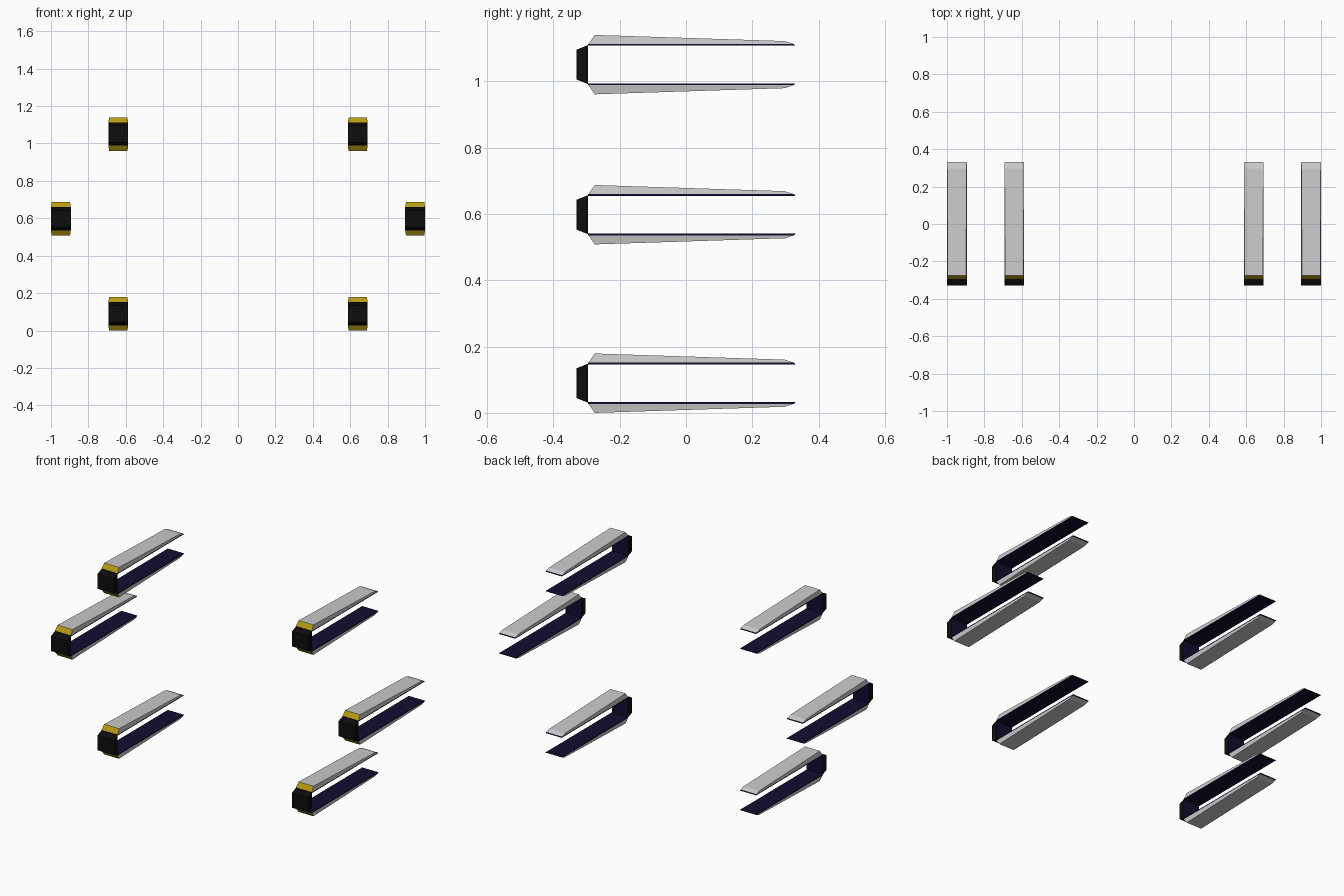
import bpy, bmesh

if "Cube" in bpy.data.objects:
    bpy.data.objects.remove(bpy.data.objects["Cube"])


def material(name, rgb):
    m = bpy.data.materials.new(name)
    m.diffuse_color = (*rgb, 1)
    m.use_nodes = True
    m.node_tree.nodes["Principled BSDF"].inputs["Base Color"].default_value = m.diffuse_color
    return m


GREY = material("light grey", (0.60, 0.60, 0.60))
GOLD = material("gold", (0.48, 0.32, 0.007))
BLACK = material("black", (0.004, 0.004, 0.004))
NAVY = material("dark navy", (0.005, 0.004, 0.028))

HALF = 0.053  # half width of each clip


def prism(name, points, mats, place, rule=None):
    """Side profile of (y, z, half width) points spanned across x."""
    bm = bmesh.new()
    left = [bm.verts.new((-w, y, z)) for y, z, w in points]
    right = [bm.verts.new((w, y, z)) for y, z, w in points]
    bm.faces.new(left)
    bm.faces.new(right)
    n = len(points)
    for i in range(n):
        j = (i + 1) % n
        bm.faces.new((left[i], left[j], right[j], right[i]))
    bmesh.ops.recalc_face_normals(bm, faces=bm.faces)
    bm.normal_update()
    if rule:
        for f in bm.faces:
            f.material_index = rule(f.normal)
    me = bpy.data.meshes.new(name)
    bm.to_mesh(me)
    bm.free()
    for m in mats:
        me.materials.append(m)
    ob = bpy.data.objects.new(name, me)
    ob.location = place
    bpy.context.collection.objects.link(ob)


def clip(x, z):
    place = (x, 0, z)
    # Black tapered block at the front, navy on its inner face
    prism("front_block",
          [(-0.33, -0.045, HALF), (-0.33, 0.045, HALF),
           (-0.295, 0.059, HALF), (-0.295, -0.059, HALF)],
          [BLACK, NAVY], place, lambda n: int(n.y > 0.9))
    for s, side in ((1, "upper"), (-1, "lower")):
        # Grey wedge jaw with gold front slope and slightly leaning sides
        top = HALF - 0.004
        prism(side + "_jaw",
              [(-0.294, s * 0.062, HALF), (-0.275, s * 0.0895, top),
               (0.298, s * 0.071, HALF - 0.0015), (0.325, s * 0.062, HALF)],
              [GREY, GOLD], place,
              lambda n: int(n.y < -0.5))
        # Thin navy lining on the inside of the jaw
        prism(side + "_lining",
              [(-0.295, s * 0.057, HALF), (-0.295, s * 0.062, HALF),
               (0.325, s * 0.062, HALF), (0.33, s * 0.057, HALF)],
              [NAVY], place)


# Six clips in a hexagonal layout
for sx in (-1, 1):
    for x, z in ((0.64, 1.05), (0.947, 0.5975), (0.64, 0.0895)):
        clip(sx * x, z)
